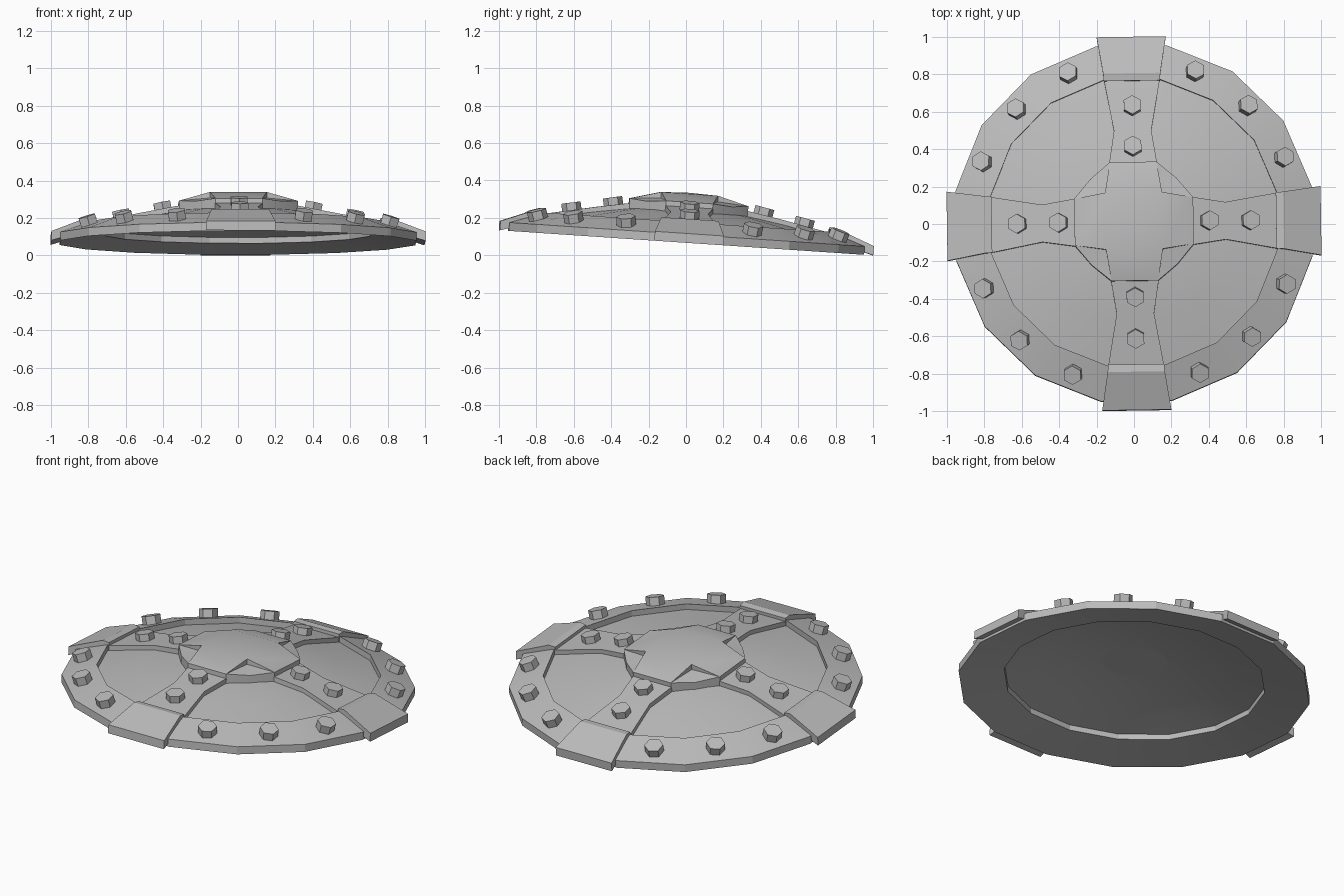
import bpy, bmesh, math
from mathutils import Matrix, Vector

if "Cube" in bpy.data.objects:
    bpy.data.objects.remove(bpy.data.objects["Cube"])

metal = bpy.data.materials.new("grey_metal")
metal.diffuse_color = (0.5, 0.5, 0.5, 1)
metal.use_nodes = True
metal.node_tree.nodes["Principled BSDF"].inputs["Base Color"].default_value = metal.diffuse_color

# whole shield leans slightly and is turned a touch about its axis
LEAN = (Matrix.Translation((0, 0, 0.067)) @ Matrix.Rotation(-math.asin(0.067), 4, 'X')
        @ Matrix.Rotation(math.radians(0.87), 4, 'Z'))


def build(name, verts, faces, local=Matrix()):
    me = bpy.data.meshes.new(name)
    bm = bmesh.new()
    vs = [bm.verts.new(LEAN @ local @ Vector(v)) for v in verts]
    for f in faces:
        bm.faces.new([vs[i] for i in f])
    bmesh.ops.remove_doubles(bm, verts=bm.verts, dist=1e-5)
    bmesh.ops.recalc_face_normals(bm, faces=bm.faces)
    bm.to_mesh(me)
    bm.free()
    me.materials.append(metal)
    ob = bpy.data.objects.new(name, me)
    bpy.context.collection.objects.link(ob)
    bpy.ops.object.select_all(action='DESELECT')
    ob.select_set(True)
    bpy.context.view_layer.objects.active = ob
    bpy.ops.object.shade_smooth_by_angle(angle=math.radians(20))
    return ob


def lathe(name, profile, sides, start, closed=False, local=Matrix()):
    verts, faces, n = [], [], len(profile)
    for k in range(sides):
        a = math.radians(start + 360 * k / sides)
        verts += [(r * math.cos(a), r * math.sin(a), z) for r, z in profile]
    for k in range(sides):
        p, q = k * n, (k + 1) % sides * n
        for i in range(n if closed else n - 1):
            j = (i + 1) % n
            # axis points collapse to a triangle
            if profile[i][0] == 0:
                verts[q + i] = verts[p + i]
                faces.append((p + i, p + j, q + j))
            elif profile[j][0] == 0:
                faces.append((p + i, p + j, q + i))
            else:
                faces.append((p + i, p + j, q + j, q + i))
    return build(name, verts, faces, local)


def loft(name, sections, local):
    # sections: distance out, half width, top height, bottom height
    verts, faces = [], []
    for r, w, t, b in sections:
        verts += [(r, -w, b), (r, w, b), (r, w, t), (r, -w, t)]
    for s in range(len(sections) - 1):
        o = s * 4
        for i in range(4):
            j = (i + 1) % 4
            faces.append((o + i, o + j, o + 4 + j, o + 4 + i))
    e = len(verts) - 4
    faces += [(0, 1, 2, 3), (e, e + 1, e + 2, e + 3)]
    return build(name, verts, faces, local)


def bolt(name, angle, r, z, slope):
    a = math.radians(angle)
    pos = Vector((r * math.cos(a), r * math.sin(a), z))
    normal = Vector((slope * math.cos(a), slope * math.sin(a), 1))
    turn = Vector((0, 0, 1)).rotation_difference(normal).to_matrix().to_4x4()
    lathe(name, [(0, -0.01), (0.052, -0.01), (0.052, 0.042), (0, 0.042)], 6, 90,
          local=Matrix.Translation(pos) @ turn)


# sixteen-sided rim band and the thin domed body inside it
lathe("rim", [(0.97, 0), (0.97, 0.045), (0.78, 0.11), (0.78, 0.066),
              (0.72, 0.078), (0.72, 0.045)], 16, 11.25, closed=True)
lathe("shield_body", [(0, 0.19), (0.33, 0.165), (0.55, 0.125), (0.78, 0.075),
                      (0.76, 0.068), (0.55, 0.112), (0.33, 0.15), (0, 0.172)], 16, 11.25)

# four arms: end plate over the rim, waisted strip and bolts
for k in range(4):
    rot = Matrix.Rotation(k * math.pi / 2, 4, 'Z')
    loft(f"arm_plate_{k}", [(1.0, 0.185, 0.05, 0), (0.80, 0.153, 0.128, 0.06),
                            (0.76, 0.15, 0.124, 0.07)], rot)
    loft(f"arm_strip_{k}", [(0.77, 0.15, 0.103, 0.075), (0.49, 0.10, 0.16, 0.13),
                            (0.30, 0.13, 0.194, 0.16)], rot)
    for n, (r, z) in enumerate([(0.40, 0.175), (0.62, 0.132)]):
        bolt(f"arm_bolt_{k}_{n}", k * 90, r, z, 0.2)
    for n, a in enumerate([22.8, 45, 67.2]):
        bolt(f"rim_bolt_{k}_{n}", k * 90 + a, 0.87, 0.08, 0.34)

# centre boss: cross-shaped dome with notched corners
verts, faces = [(0, 0, 0.268)], []
for k in range(4):
    rot = Matrix.Rotation(k * math.pi / 2, 4, 'Z')
    pts = [(0.318, -0.125, 0.217), (0.318, 0.125, 0.217), (0.23, 0.23, 0.208),
           (0.152, 0.152, 0.262), (0.152, 0.152, 0.23),
           (0.318, -0.125, 0.16), (0.318, 0.125, 0.16), (0.23, 0.23, 0.16)]
    verts += [tuple(rot @ Vector(p)) for p in pts]
for k in range(4):
    o, nx, pv = 1 + k * 8, 1 + (k + 1) % 4 * 8, 1 + (k - 1) % 4 * 8
    faces += [(0, pv + 3, o + 3),                    # flat crown
              (pv + 3, o, o + 1, o + 3),             # sloping lobe
              (o + 3, o + 1, o + 4), (o + 3, o + 4, nx),  # notch walls
              (o + 4, o + 1, o + 2), (o + 4, o + 2, nx),  # notch floor
              (o, o + 5, o + 6, o + 1), (o + 1, o + 6, o + 7, o + 2),
              (o + 2, o + 7, nx + 5, nx)]            # outer wall
faces.append([1 + k * 8 + i for k in range(4) for i in (5, 6, 7)])
build("centre_boss", verts, faces)
